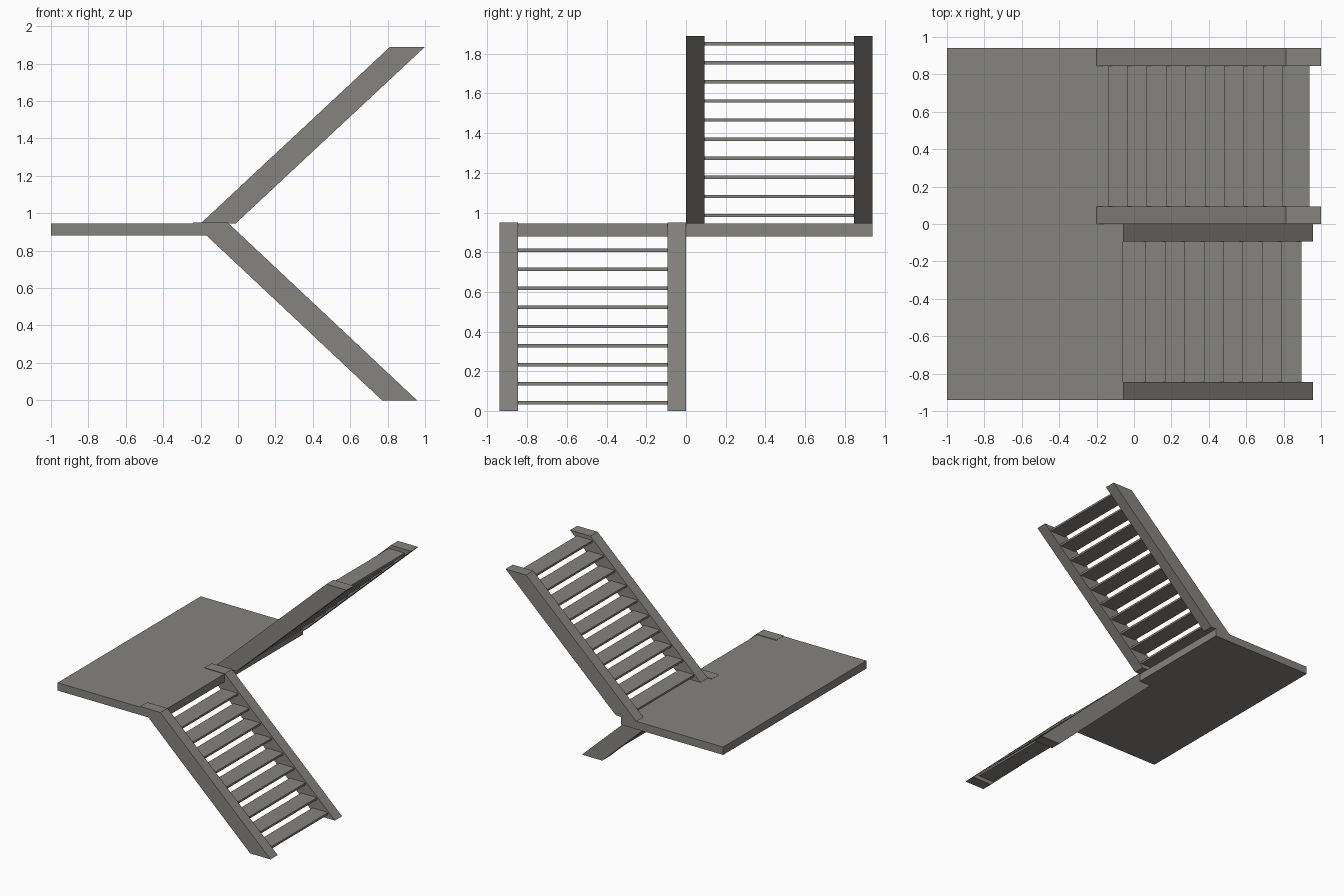
import bpy

if "Cube" in bpy.data.objects:
    bpy.data.objects.remove(bpy.data.objects["Cube"])

mat = bpy.data.materials.new("warm grey")
mat.diffuse_color = (0.235, 0.23, 0.21, 1)
mat.use_nodes = True
mat.node_tree.nodes["Principled BSDF"].inputs["Base Color"].default_value = mat.diffuse_color


def prism(name, profile, y0, y1):
    """Extrude an x-z profile (counter-clockwise seen from the front) along y."""
    n = len(profile)
    verts = [(x, y, z) for y in (y0, y1) for x, z in profile]
    faces = [tuple(range(n)), tuple(range(2 * n - 1, n - 1, -1))]
    faces += [(i, i + n, (i + 1) % n + n, (i + 1) % n) for i in range(n)]
    me = bpy.data.meshes.new(name)
    me.from_pydata(verts, [], faces)
    me.materials.append(mat)
    ob = bpy.data.objects.new(name, me)
    bpy.context.collection.objects.link(ob)
    return ob


def box(name, x0, x1, y0, y1, z0, z1):
    return prism(name, [(x0, z0), (x1, z0), (x1, z1), (x0, z1)], y0, y1)


W, S = 0.94, 0.094          # flight width, stringer thickness
DEPTH, THICK = 0.145, 0.017  # tread size
RUN, RISE = 0.1038, 0.0962   # step spacing

# landing
box("landing", -1.0, -0.06, -W, W, 0.88, 0.945)

# slanted stringers of both flights
lower = [(0.77, 0), (0.957, 0), (-0.055, 0.95), (-0.242, 0.95)]
upper = [(-0.2, 0.945), (-0.013, 0.945), (1.0, 1.89), (0.813, 1.89)]
for y in (-W, -S):
    prism("lower_stringer", lower, y, y + S)
for y in (0, W - S):
    prism("upper_stringer", upper, y, y + S)

# lower treads, going down to the right
for i in range(9):
    x, z = 0.065 + i * RUN, 0.811 - i * RISE
    box("lower_tread", x - DEPTH, x, -W + S, -S, z - THICK / 2, z + THICK / 2)

# upper treads, going up to the right
for i in range(10):
    x, z = -0.14 + i * RUN, 0.985 + i * RISE
    box("upper_tread", x, x + DEPTH, S, W - S, z - THICK / 2, z + THICK / 2)
